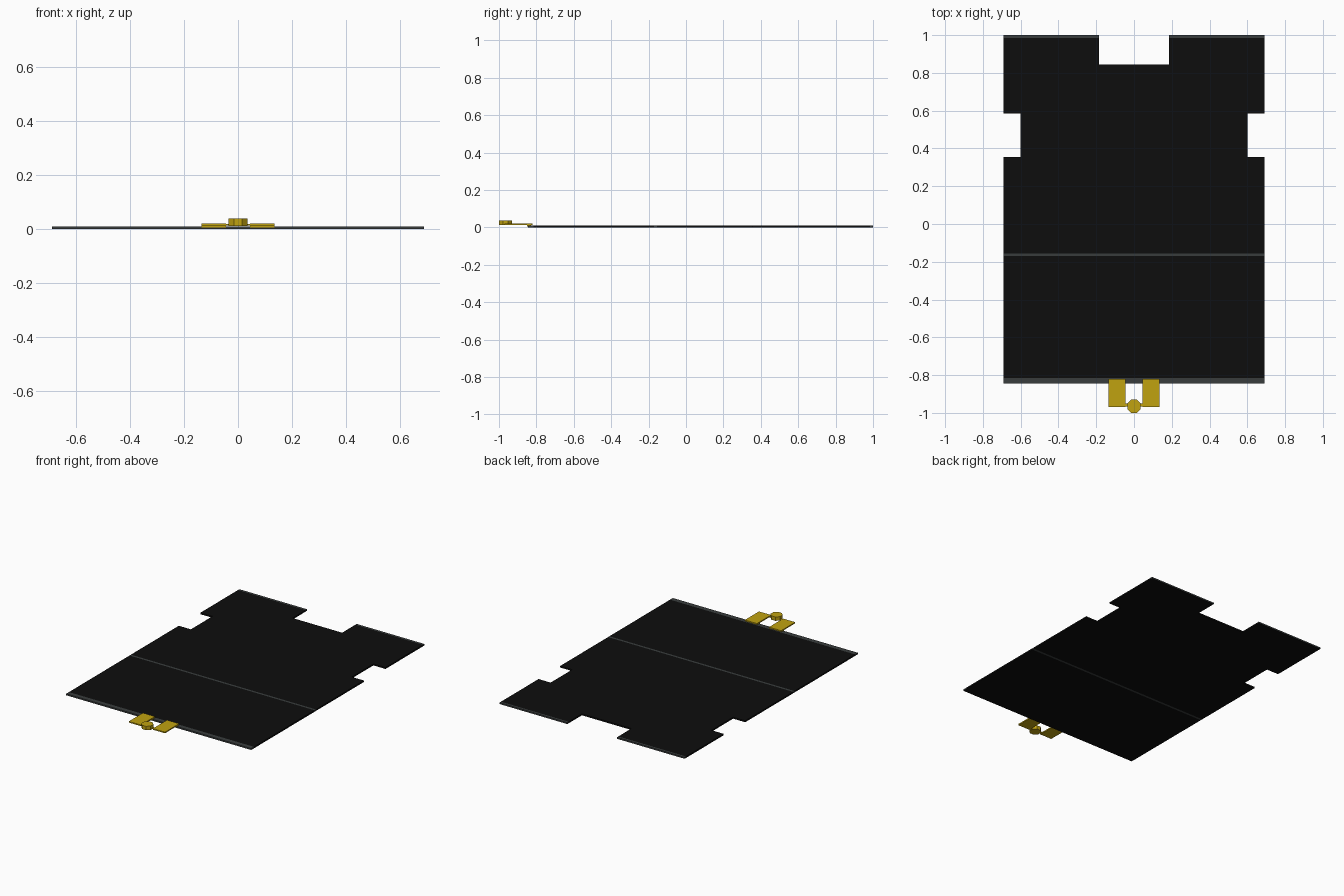
import bpy, bmesh, math
from mathutils import Matrix, Vector

cube = bpy.data.objects.get("Cube")
if cube:
    bpy.data.objects.remove(cube, do_unlink=True)


def material(name, rgb):
    m = bpy.data.materials.new(name)
    m.use_nodes = True
    m.diffuse_color = (*rgb, 1)
    m.node_tree.nodes["Principled BSDF"].inputs["Base Color"].default_value = (*rgb, 1)
    return m


BLACK = material("black_board", (0.004, 0.004, 0.004))
GREY = material("grey_trim", (0.04, 0.045, 0.045))
GOLD = material("gold_metal", (0.53, 0.36, 0.005))


def finish(name, bm, *mats):
    bmesh.ops.recalc_face_normals(bm, faces=bm.faces)
    mesh = bpy.data.meshes.new(name)
    bm.to_mesh(mesh)
    bm.free()
    for m in mats:
        mesh.materials.append(m)
    obj = bpy.data.objects.new(name, mesh)
    bpy.context.collection.objects.link(obj)
    return obj


def box(name, low, high, mat):
    low, high = Vector(low), Vector(high)
    bm = bmesh.new()
    place = Matrix.Translation((low + high) / 2) @ Matrix.Diagonal((*(high - low), 1))
    bmesh.ops.create_cube(bm, size=1, matrix=place)
    return finish(name, bm, mat)


def octagon(name, radius, y, low, high, mat):
    bm = bmesh.new()
    place = Matrix.Translation((0, y, (low + high) / 2)) @ Matrix.Rotation(math.pi / 8, 4, "Z")
    bmesh.ops.create_cone(bm, cap_ends=True, segments=8, radius1=radius,
                          radius2=radius, depth=high - low, matrix=place)
    return finish(name, bm, mat)


# Flat board laid out as cells, leaving out the side and back notches
THICK = 0.01
xs = [-0.69, -0.6, -0.185, 0.185, 0.6, 0.69]
ys = [-0.845, -0.815, -0.17, -0.155, 0.355, 0.585, 0.845, 0.985, 1.0]
bm = bmesh.new()
for x0, x1 in zip(xs, xs[1:]):
    for y0, y1 in zip(ys, ys[1:]):
        cx, cy = (x0 + x1) / 2, (y0 + y1) / 2
        side_notch = abs(cx) > 0.6 and 0.355 < cy < 0.585
        back_notch = abs(cx) < 0.1 and cy > 0.845
        if not (side_notch or back_notch):
            bm.faces.new([bm.verts.new((x, y, 0)) for x, y in
                          ((x0, y0), (x1, y0), (x1, y1), (x0, y1))])
bmesh.ops.remove_doubles(bm, verts=bm.verts, dist=0.0001)
extruded = bmesh.ops.extrude_face_region(bm, geom=bm.faces[:], use_keep_orig=True)
top = [g for g in extruded["geom"] if isinstance(g, bmesh.types.BMVert)]
bmesh.ops.translate(bm, verts=top, vec=(0, 0, THICK))
bmesh.ops.recalc_face_normals(bm, faces=bm.faces)

# Grey fold line, grey end trims on top and on the end edges
for f in bm.faces:
    c = f.calc_center_median()
    fold = -0.17 < c.y < -0.155
    end = (c.y < -0.815 or c.y > 0.985) and f.normal.z > -0.5
    f.material_index = int(fold or end)
finish("board", bm, BLACK, GREY)

# Clasp: two tabs, each with a foot on the board edge and a link to the knob
for side, sign in (("left", 1), ("right", -1)):
    def span(a, b):
        return sorted((sign * a, sign * b))
    a, b = span(0.045, 0.135)
    box(side + "_clasp_tab", (a, -0.97, 0.012), (b, -0.82, 0.02), GOLD)
    box(side + "_clasp_foot", (a, -0.85, 0.006), (b, -0.83, 0.013), GOLD)
    a, b = span(0.02, 0.046)
    box(side + "_clasp_link", (a, -0.965, 0.013), (b, -0.95, 0.019), GOLD)

octagon("clasp_knob", 0.038, -0.965, 0.012, 0.038, GOLD)
